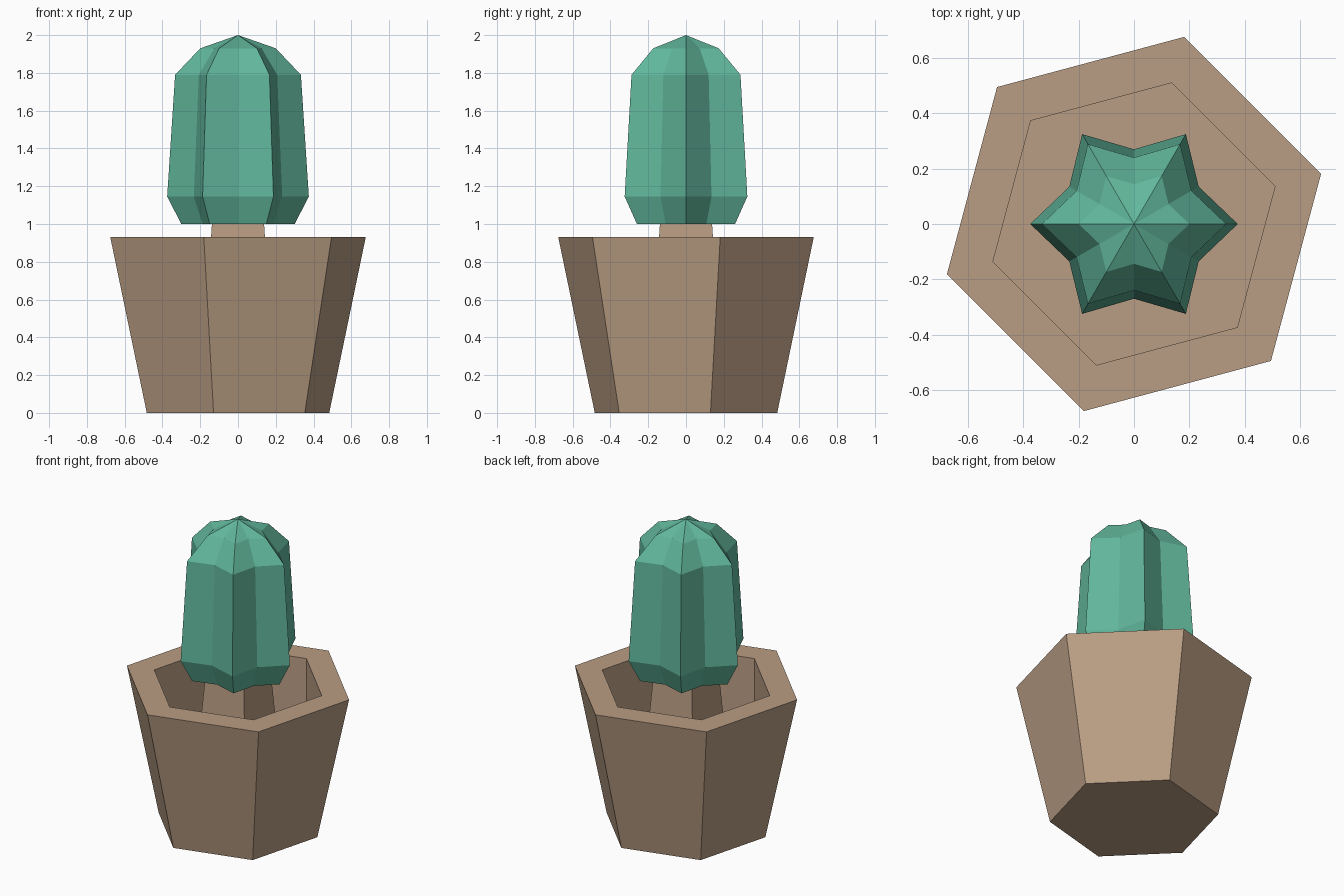
import bpy, bmesh
from math import cos, sin, pi, radians

if "Cube" in bpy.data.objects:
    bpy.data.objects.remove(bpy.data.objects["Cube"])


def material(name, color):
    m = bpy.data.materials.new(name)
    m.diffuse_color = (*color, 1)
    m.use_nodes = True
    m.node_tree.nodes["Principled BSDF"].inputs["Base Color"].default_value = m.diffuse_color
    return m


def polygon(sides, r, z, turn=0, valley=1):
    """Ring of points; every second one is pulled in by the valley factor."""
    pts = []
    for i in range(sides):
        a = turn + 2 * pi * i / sides
        rr = r * (valley if i % 2 else 1)
        pts.append((rr * cos(a), rr * sin(a), z))
    return pts


def loft(name, rings, mat, apex=None):
    """Skin a stack of rings, closing the ends with a cap or an apex."""
    bm = bmesh.new()
    loops = [[bm.verts.new(p) for p in ring] for ring in rings]
    n = len(loops[0])
    bm.faces.new(loops[0][::-1])
    for lo, hi in zip(loops, loops[1:]):
        for i in range(n):
            j = (i + 1) % n
            bm.faces.new((lo[i], lo[j], hi[j], hi[i]))
    if apex:
        tip = bm.verts.new(apex)
        for i in range(n):
            bm.faces.new((loops[-1][i], loops[-1][(i + 1) % n], tip))
    else:
        bm.faces.new(loops[-1])
    bmesh.ops.recalc_face_normals(bm, faces=bm.faces)
    mesh = bpy.data.meshes.new(name)
    bm.to_mesh(mesh)
    bm.free()
    mesh.materials.append(mat)
    ob = bpy.data.objects.new(name, mesh)
    bpy.context.collection.objects.link(ob)
    return ob


clay = material("clay", (0.49, 0.34, 0.23))
green = material("green", (0.12, 0.47, 0.33))

# Hexagonal pot: tapered outside, flat rim, straight-walled hollow
FLOOR = 0.25
pot_profile = [(0.50, 0), (0.70, 0.93), (0.528, 0.93), (0.528, FLOOR)]
loft("pot", [polygon(6, r, z, radians(15)) for r, z in pot_profile], clay)

# Square stem, slightly wider at the foot
stem_profile = [(0.19, FLOOR), (0.138, 1.0)]
loft("stem", [polygon(4, h * 2 ** 0.5, z, pi / 4) for h, z in stem_profile], clay)

# Six-ribbed cactus body
cactus_profile = [(0.30, 1.0), (0.375, 1.145), (0.333, 1.79), (0.20, 1.93)]
loft("cactus", [polygon(12, r, z, 0, 0.72) for r, z in cactus_profile],
     green, apex=(0, 0, 2.0))
